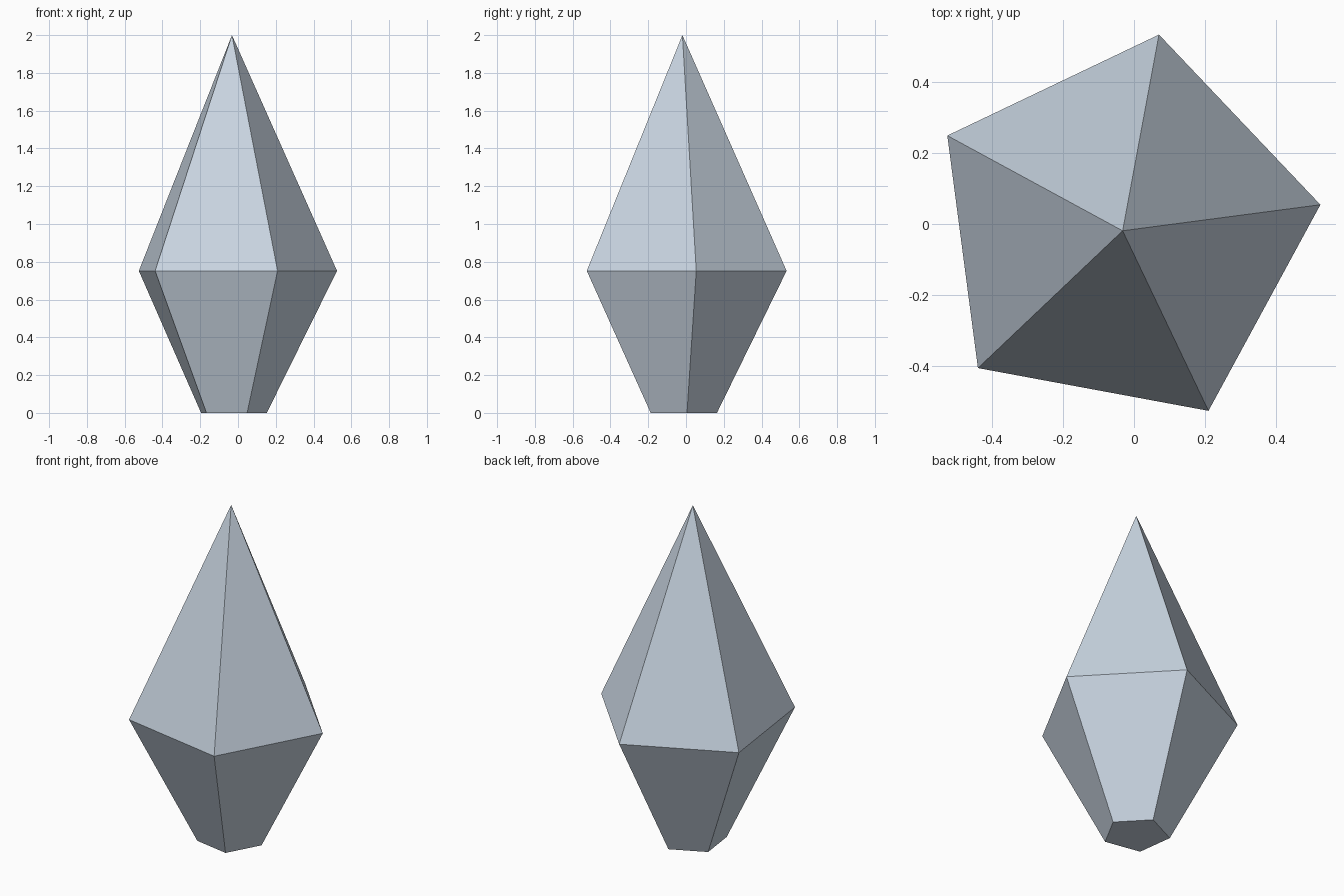
import bpy
import math

cube = bpy.data.objects.get("Cube")
if cube:
    bpy.data.objects.remove(cube, do_unlink=True)

# Crystal colour
crystal = bpy.data.materials.new("pale_blue_grey")
crystal.use_nodes = True
colour = (0.58, 0.66, 0.75, 1)
crystal.diffuse_color = colour
crystal.node_tree.nodes["Principled BSDF"].inputs["Base Color"].default_value = colour

SIDES = 5
CENTRE = (-0.032, -0.019)
TURN = math.radians(7.5)


def ring(radius, z):
    """Points of a regular polygon at one height."""
    angles = [TURN + math.tau * i / SIDES for i in range(SIDES)]
    return [(CENTRE[0] + radius * math.cos(a), CENTRE[1] + radius * math.sin(a), z)
            for a in angles]


# Faceted gem: narrow flat foot, wide girdle, pointed tip
verts = ring(0.186, 0) + ring(0.561, 0.752) + [(*CENTRE, 2)]
tip = 2 * SIDES
faces = [tuple(reversed(range(SIDES)))]
for i in range(SIDES):
    j = (i + 1) % SIDES
    faces.append((i, j, SIDES + j, SIDES + i))
    faces.append((SIDES + i, SIDES + j, tip))

mesh = bpy.data.meshes.new("crystal")
mesh.from_pydata(verts, [], faces)
mesh.materials.append(crystal)
mesh.update()
gem = bpy.data.objects.new("crystal", mesh)
bpy.context.collection.objects.link(gem)
